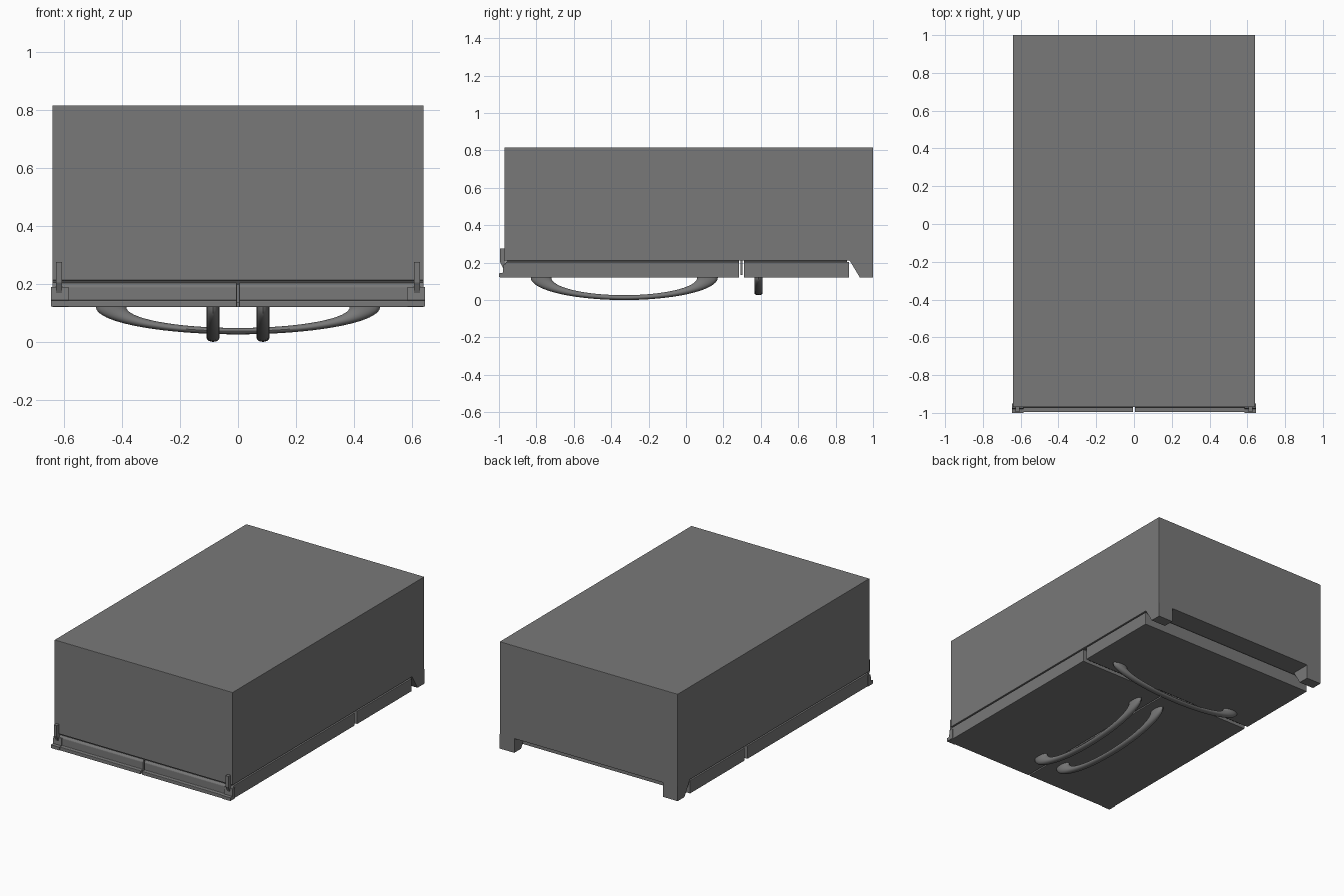
import bpy, bmesh, math

if "Cube" in bpy.data.objects:
    bpy.data.objects.remove(bpy.data.objects["Cube"])


def material(name, v):
    m = bpy.data.materials.new(name)
    m.diffuse_color = (v, v, v, 1)
    m.use_nodes = True
    m.node_tree.nodes["Principled BSDF"].inputs["Base Color"].default_value = m.diffuse_color
    return m


GREY = material("appliance grey", 0.19)
DARK = material("gasket dark grey", 0.06)


def finish(bm, name, mat, bevel=0.0):
    bmesh.ops.recalc_face_normals(bm, faces=bm.faces)
    me = bpy.data.meshes.new(name)
    bm.to_mesh(me)
    bm.free()
    me.materials.append(mat)
    ob = bpy.data.objects.new(name, me)
    bpy.context.collection.objects.link(ob)
    if bevel:
        mod = ob.modifiers.new("soft edge", 'BEVEL')
        mod.width = bevel
        mod.segments = 2
    return ob


def prism(name, x0, x1, profile, mat=GREY, bevel=0.0):
    """Extrude a (y, z) profile from x0 to x1."""
    bm = bmesh.new()
    a = [bm.verts.new((x0, y, z)) for y, z in profile]
    b = [bm.verts.new((x1, y, z)) for y, z in profile]
    n = len(a)
    bm.faces.new(a)
    bm.faces.new(b[::-1])
    for i in range(n):
        j = (i + 1) % n
        bm.faces.new((a[i], a[j], b[j], b[i]))
    return finish(bm, name, mat, bevel)


def box(name, x0, x1, y0, y1, z0, z1, mat=GREY, bevel=0.0):
    return prism(name, x0, x1, [(y0, z0), (y1, z0), (y1, z1), (y0, z1)], mat, bevel)


def handle(name, place, half, depth, inner_half, inner_depth, width=0.022):
    """Bowed bar lofted between an outer and an inner half-ellipse."""
    bm = bmesh.new()
    rings, steps, sides = [], 40, 16
    for i in range(steps + 1):
        t = math.pi * i / steps
        c, s = -math.cos(t), math.sin(t)
        o = (half * c, depth * s)
        n = (inner_half * c, inner_depth * s)
        mid = ((o[0] + n[0]) / 2, (o[1] + n[1]) / 2)
        d = ((o[0] - n[0]) / 2, (o[1] - n[1]) / 2)
        ring = []
        for k in range(sides):
            a = 2 * math.pi * k / sides
            along = mid[0] + d[0] * math.cos(a)
            out = mid[1] + d[1] * math.cos(a)
            ring.append(bm.verts.new(place(along, width * math.sin(a), 0.12 - out)))
        rings.append(ring)
    for r, q in zip(rings, rings[1:]):
        for k in range(sides):
            j = (k + 1) % sides
            bm.faces.new((r[k], r[j], q[j], q[k]))
    bm.faces.new(rings[0])
    bm.faces.new(rings[-1])
    ob = finish(bm, name, GREY)
    bpy.context.view_layer.objects.active = ob
    ob.select_set(True)
    bpy.ops.object.shade_smooth_by_angle(angle=math.radians(40))
    ob.select_set(False)


# Cabinet, lying on its doors, and the dark seals behind the doors
box("cabinet", -0.64, 0.64, -0.97, 1.0, 0.212, 0.815, bevel=0.002)
box("door_gasket", -0.627, 0.627, -0.96, 0.283, 0.198, 0.214, DARK)
box("drawer_gasket", -0.627, 0.627, 0.31, 0.86, 0.198, 0.214, DARK)
box("divider_rail", -0.61, 0.61, 0.291, 0.301, 0.135, 0.214)

for side, s in (("left", -1), ("right", 1)):
    # Upper door with an overhanging lip along its top edge
    x0, x1 = sorted((s * 0.004, s * 0.64))
    prism(side + "_door", x0, x1,
          [(-0.995, 0.12), (0.283, 0.12), (0.283, 0.204), (-0.96, 0.204),
           (-0.97, 0.19), (-0.97, 0.143), (-0.995, 0.143)], bevel=0.003)
    # Hinge cover and hinge pin strap
    x0, x1 = sorted((s * 0.585, s * 0.645))
    prism(side + "_hinge_cover", x0, x1,
          [(-1.0, 0.122), (-0.95, 0.122), (-0.95, 0.19), (-0.975, 0.19),
           (-0.98, 0.145), (-1.0, 0.143)])
    x0, x1 = sorted((s * 0.607, s * 0.627))
    prism(side + "_hinge_strap", x0, x1,
          [(-0.976, 0.165), (-0.965, 0.165), (-0.965, 0.275), (-0.995, 0.275),
           (-0.995, 0.205)])
    # Foot with a sloped front
    x0, x1 = sorted((s * 0.535, s * 0.64))
    prism(side + "_foot", x0, x1,
          [(0.873, 0.214), (0.93, 0.12), (1.0, 0.12), (1.0, 0.214)])
    # Long door handle
    handle(side + "_door_handle",
           lambda a, w, z, s=s: (s * 0.086 + w, -0.33 + a, z),
           0.5, 0.12, 0.39, 0.094)

# Freezer drawer and its handle
box("freezer_drawer", -0.64, 0.64, 0.31, 0.872, 0.12, 0.204, bevel=0.003)
handle("drawer_handle", lambda a, w, z: (a, 0.388 + w, z), 0.49, 0.094, 0.385, 0.072)
